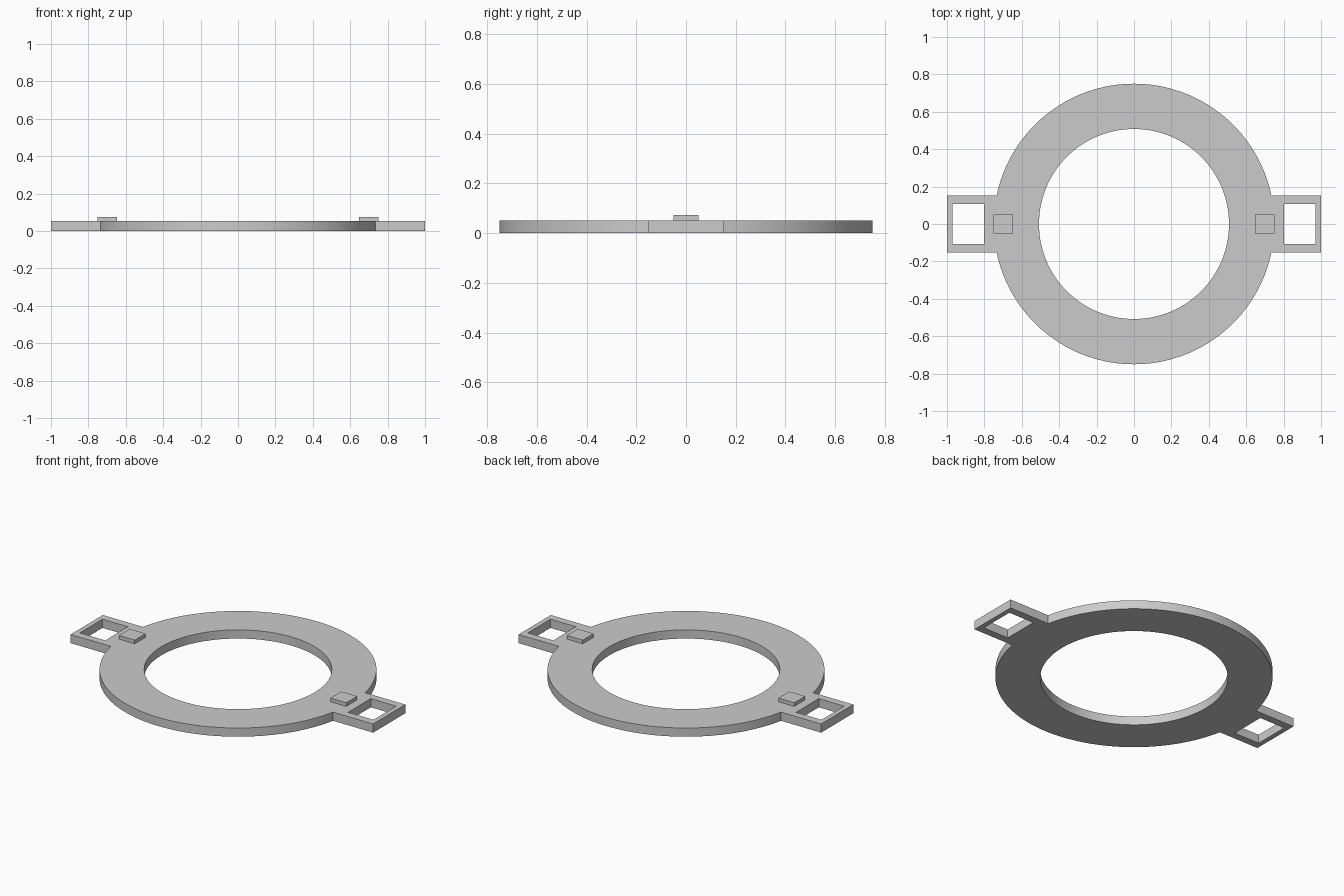
import bpy, bmesh
from math import asin, cos, sin, pi

cube = bpy.data.objects.get("Cube")
if cube:
    bpy.data.objects.remove(cube, do_unlink=True)

OUTER, INNER = 0.75, 0.508
THICK, PAD_TOP = 0.052, 0.074
TAB_HALF = 0.152

grey = bpy.data.materials.new("plain grey")
grey.use_nodes = True
colour = (0.6, 0.6, 0.6, 1)
grey.diffuse_color = colour
grey.node_tree.nodes["Principled BSDF"].inputs["Base Color"].default_value = colour


def arc(radius, start, end, steps):
    return [(radius * cos(start + (end - start) * i / steps),
             radius * sin(start + (end - start) * i / steps)) for i in range(steps + 1)]


def rect(x0, x1, half):
    return [(x0, -half), (x1, -half), (x1, half), (x0, half)]


def plate(name, loops, bottom, top):
    """Extrude an outline, with optional hole loops, into a flat plate."""
    bm = bmesh.new()
    edges = []
    for loop in loops:
        verts = [bm.verts.new((x, y, bottom)) for x, y in loop]
        edges += [bm.edges.new((a, b)) for a, b in zip(verts, verts[1:] + verts[:1])]
    bmesh.ops.triangle_fill(bm, edges=edges, use_beauty=True)
    extruded = bmesh.ops.extrude_face_region(bm, geom=bm.faces[:], use_keep_orig=True)
    raised = [v for v in extruded["geom"] if isinstance(v, bmesh.types.BMVert)]
    bmesh.ops.translate(bm, verts=raised, vec=(0, 0, top - bottom))
    bmesh.ops.recalc_face_normals(bm, faces=bm.faces[:])
    mesh = bpy.data.meshes.new(name)
    bm.to_mesh(mesh)
    bm.free()
    mesh.materials.append(grey)
    obj = bpy.data.objects.new(name, mesh)
    bpy.context.collection.objects.link(obj)
    return obj


# Ring with a rectangular strap tab on each side
a = asin(TAB_HALF / OUTER)
outline = arc(OUTER, a, pi - a, 64) + [(-1, TAB_HALF), (-1, -TAB_HALF)]
outline += arc(OUTER, pi + a, 2 * pi - a, 64) + [(1, -TAB_HALF), (1, TAB_HALF)]
bore = arc(INNER, 0, 2 * pi, 128)[:-1]
slots = [rect(0.803, 0.971, 0.107), rect(-0.971, -0.803, 0.107)]
ring = plate("ring_with_tabs", [outline, bore] + slots, 0, THICK)

# Small raised pads beside the tabs
pads = [plate(side + "_pad", [rect(min(s * 0.647, s * 0.752), max(s * 0.647, s * 0.752), 0.051)],
              THICK, PAD_TOP) for side, s in (("left", 1), ("right", -1))]

# Smooth the round walls, keep the corners sharp
bpy.ops.object.select_all(action="DESELECT")
ring.select_set(True)
bpy.context.view_layer.objects.active = ring
bpy.ops.object.shade_smooth_by_angle(angle=pi / 6)
